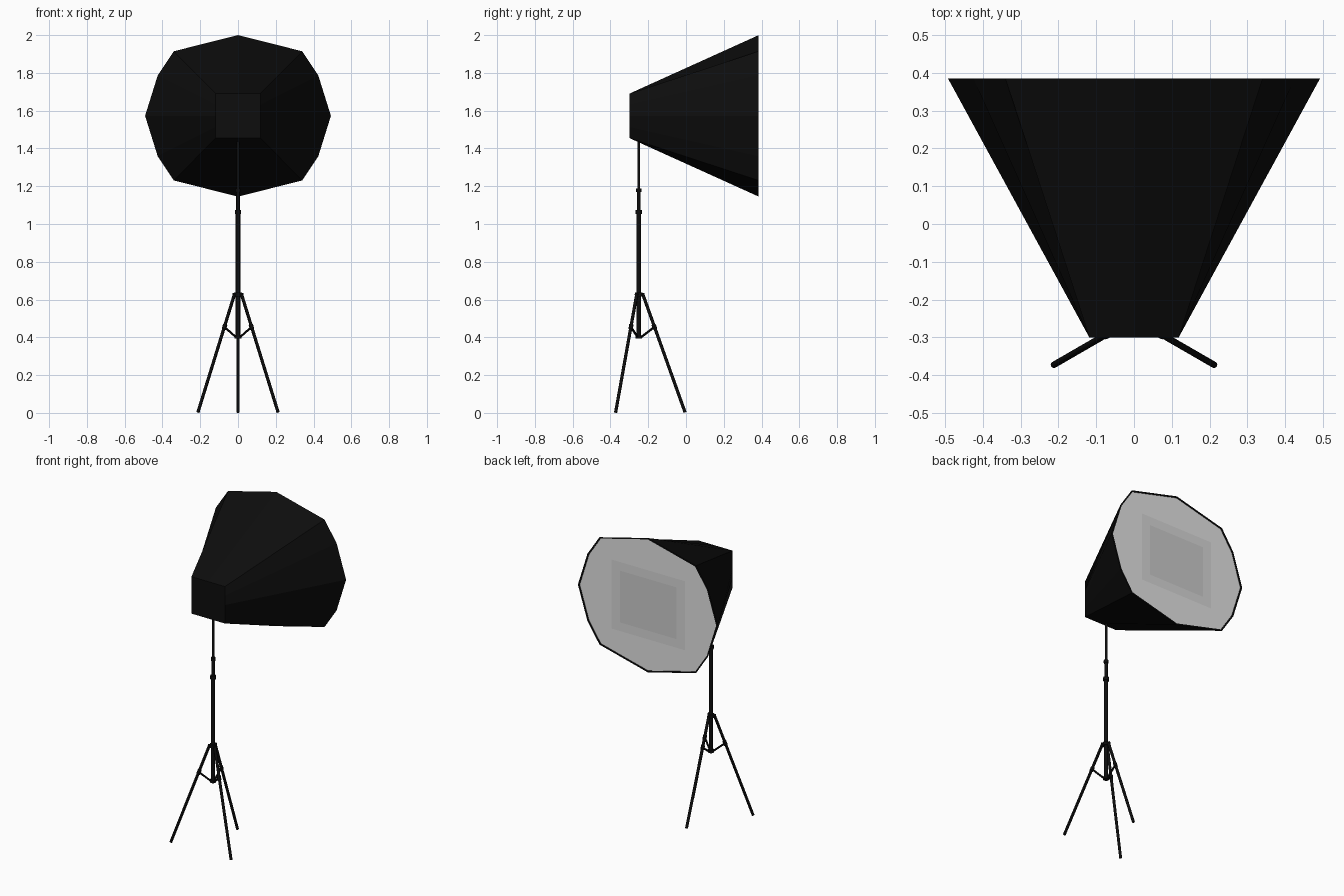
import bpy
import bmesh
import math
from mathutils import Vector

cube = bpy.data.objects.get("Cube")
if cube:
    bpy.data.objects.remove(cube, do_unlink=True)


def material(name, value):
    mat = bpy.data.materials.new(name)
    mat.use_nodes = True
    colour = (value, value, value, 1)
    mat.diffuse_color = colour
    mat.node_tree.nodes["Principled BSDF"].inputs["Base Color"].default_value = colour
    return mat


black = material("matte black", 0.004)
white = material("diffuser white", 0.76)
pale = material("diffuser pale grey", 0.68)
grey = material("diffuser centre grey", 0.6)

POLE_Y = -0.25
BOX_Z = 1.5725


def add_mesh(name, bm, mats):
    bmesh.ops.recalc_face_normals(bm, faces=bm.faces)
    mesh = bpy.data.meshes.new(name)
    bm.to_mesh(mesh)
    bm.free()
    for mat in mats:
        mesh.materials.append(mat)
    obj = bpy.data.objects.new(name, mesh)
    bpy.context.collection.objects.link(obj)
    return obj


def rod(name, start, end, radius, sides=12):
    """Capped cylinder between two points."""
    start, end = Vector(start), Vector(end)
    axis = end - start
    bpy.ops.mesh.primitive_cylinder_add(
        vertices=sides, radius=radius, depth=axis.length, location=(start + end) / 2,
        rotation=axis.to_track_quat("Z", "Y").to_euler())
    obj = bpy.context.object
    obj.name = name
    obj.data.materials.append(black)
    bpy.ops.object.shade_smooth_by_angle()
    return obj


# Softbox outline: one quarter of the rim, and the matching points on a rectangle
rim_quarter = [(0, 0.4275), (0.34, 0.342), (0.425, 0.214), (0.492, 0)]
rect_quarter = [(0, 1), (1, 1), (1, 0.5), (1, 0)]


def full_loop(quarter):
    half = quarter + [(x, -z) for x, z in reversed(quarter[:-1])]
    return half + [(-x, z) for x, z in reversed(half[1:-1])]


rim = full_loop(rim_quarter)
rect = full_loop(rect_quarter)


def ring(points, sx, sz, y):
    return [(x * sx, y, BOX_Z + z * sz) for x, z in points]


# Each ring is followed by the material slot of the band leading up to it
rings = [
    (ring(rect, 0.118, 0.1175, -0.3), 0),
    (ring(rim, 1, 1, 0.385), 0),
    (ring(rim, 0.98, 0.98, 0.385), 0),
    (ring(rim, 0.98, 0.98, 0.38), 0),
    (ring(rect, 0.26, 0.22, 0.38), 1),
    (ring(rect, 0.2, 0.165, 0.38), 2),
]
bm = bmesh.new()
loops = [[bm.verts.new(p) for p in pts] for pts, _ in rings]
count = len(rim)
for k in range(1, len(loops)):
    for i in range(count):
        j = (i + 1) % count
        face = bm.faces.new((loops[k - 1][i], loops[k - 1][j], loops[k][j], loops[k][i]))
        face.material_index = rings[k][1]
bm.faces.new(loops[0])
bm.faces.new(loops[-1]).material_index = 3
add_mesh("softbox", bm, [black, white, pale, grey])


# Telescopic pole and its clamps: name, bottom, top, radius
for name, low, high, radius in [
    ("lower_pole", 0.395, 1.06, 0.012),
    ("middle_pole", 1.05, 1.18, 0.0095),
    ("upper_pole", 1.17, 1.5, 0.0075),
    ("lower_clamp", 1.052, 1.074, 0.017),
    ("upper_clamp", 1.17, 1.188, 0.014),
    ("leg_collar", 0.617, 0.638, 0.02),
    ("brace_collar", 0.395, 0.411, 0.018),
]:
    rod(name, (0, POLE_Y, low), (0, POLE_Y, high), radius, 16)


# Three legs, each with a brace back to the pole
for n, degrees in enumerate((90, 210, 330), 1):
    angle = math.radians(degrees)

    def at(radius, z):
        return (radius * math.cos(angle), POLE_Y + radius * math.sin(angle), z)

    rod(f"leg_{n}", at(0.02, 0.632), at(0.245, 0.003), 0.0085)
    rod(f"leg_hinge_{n}", at(0.012, 0.628), at(0.03, 0.628), 0.008)
    rod(f"brace_{n}", at(0.015, 0.403), at(0.083, 0.455), 0.006, 8)
    rod(f"brace_clip_{n}", at(0.078, 0.468), at(0.087, 0.443), 0.0115)
